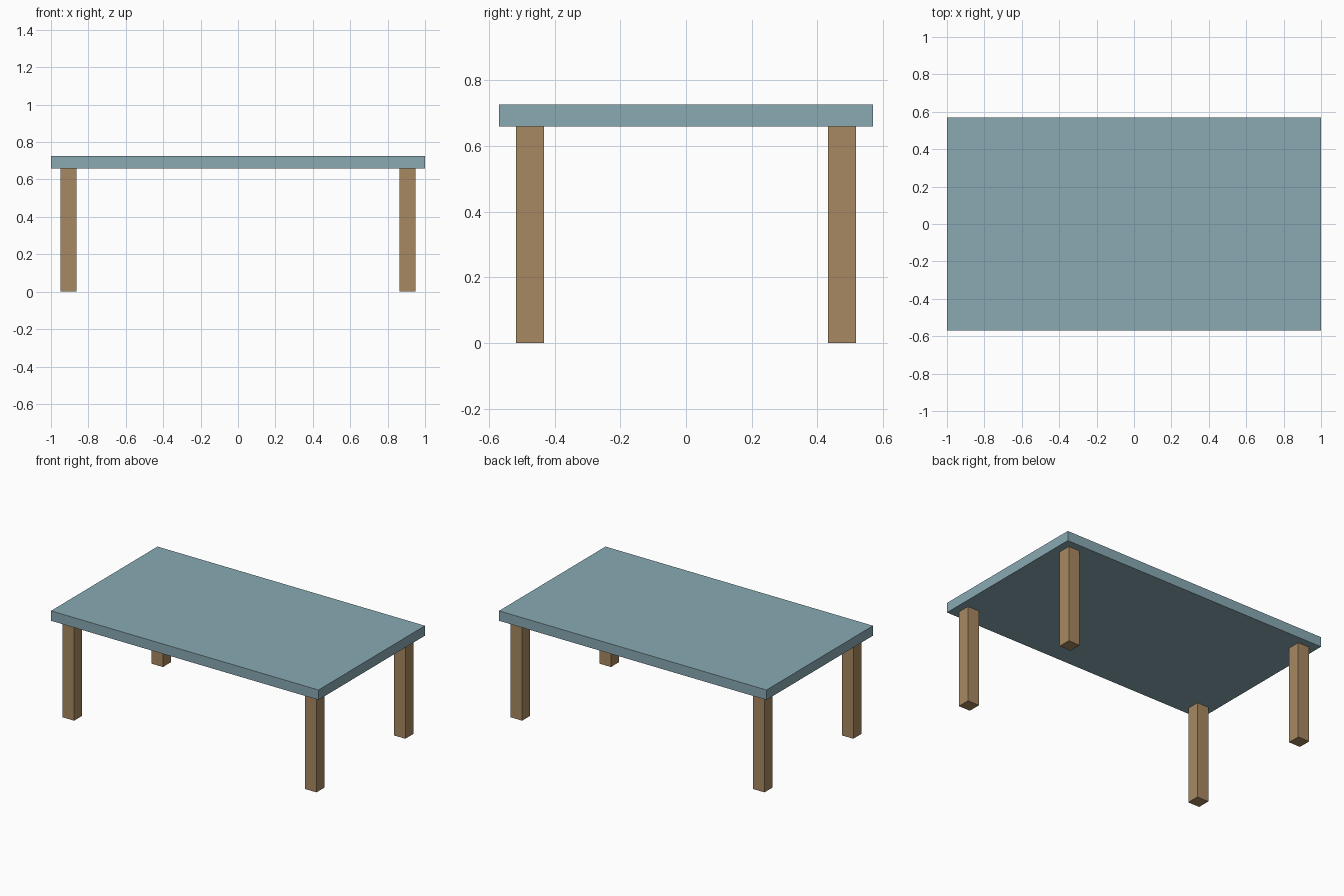
import bpy

# Remove the default cube only
cube = bpy.data.objects.get("Cube")
if cube:
    bpy.data.objects.remove(cube, do_unlink=True)


def make_material(name, rgb):
    mat = bpy.data.materials.new(name)
    mat.use_nodes = True
    color = (*rgb, 1.0)
    mat.diffuse_color = color
    mat.node_tree.nodes["Principled BSDF"].inputs["Base Color"].default_value = color
    return mat


def make_box(name, center, size, mat):
    bpy.ops.mesh.primitive_cube_add(size=1, location=center)
    box = bpy.context.object
    box.name = name
    box.scale = size
    bpy.ops.object.transform_apply(location=False, rotation=False, scale=True)
    box.data.materials.append(mat)
    return box


blue = make_material("dusty blue", (0.25, 0.40, 0.45))
wood = make_material("tan wood", (0.39, 0.25, 0.12))

WIDTH, DEPTH, HEIGHT = 2.0, 1.137, 0.725
THICKNESS = 0.067
LEG_SIZE, INSET = 0.086, 0.051
leg_height = HEIGHT - THICKNESS

# Table top
make_box("table_top", (0, 0, HEIGHT - THICKNESS / 2), (WIDTH, DEPTH, THICKNESS), blue)

# Four square legs, inset equally from the edges
leg_x = WIDTH / 2 - INSET - LEG_SIZE / 2
leg_y = DEPTH / 2 - INSET - LEG_SIZE / 2
for side, sx in (("left", 1), ("right", -1)):
    for end, sy in (("front", -1), ("back", 1)):
        make_box(f"{end}_{side}_leg", (sx * leg_x, sy * leg_y, leg_height / 2),
                 (LEG_SIZE, LEG_SIZE, leg_height), wood)
